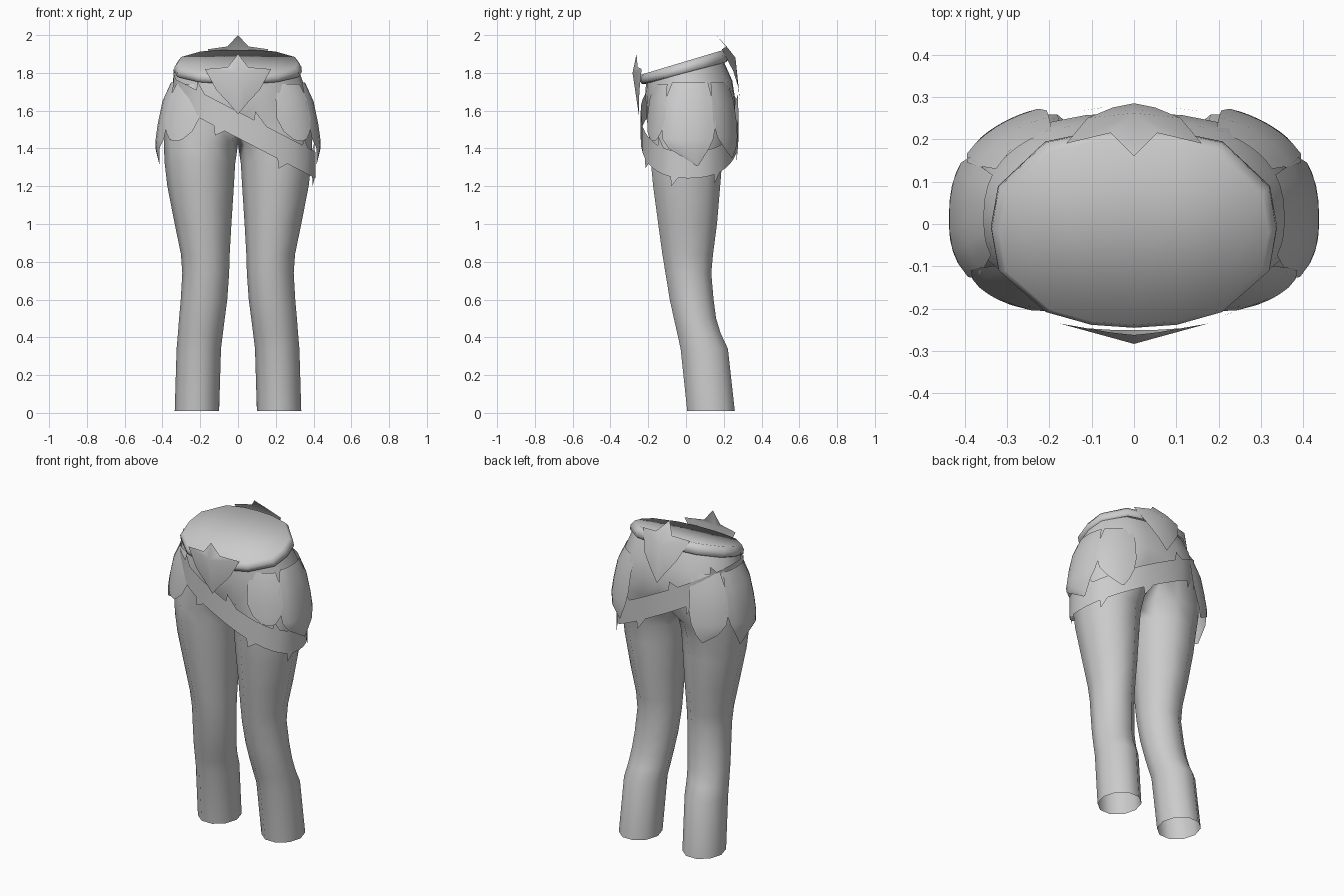
import bpy, bmesh, math

if "Cube" in bpy.data.objects:
    bpy.data.objects.remove(bpy.data.objects["Cube"])

fabric = bpy.data.materials.new("neutral grey")
fabric.diffuse_color = (0.6, 0.6, 0.6, 1)
fabric.use_nodes = True
fabric.node_tree.nodes["Principled BSDF"].inputs["Base Color"].default_value = fabric.diffuse_color


def make(name, verts, faces, mirror=False, angle=60):
    mesh = bpy.data.meshes.new(name)
    mesh.from_pydata(verts, [], faces)
    bm = bmesh.new()
    bm.from_mesh(mesh)
    bmesh.ops.recalc_face_normals(bm, faces=bm.faces)
    bm.to_mesh(mesh)
    bm.free()
    mesh.materials.append(fabric)
    ob = bpy.data.objects.new(name, mesh)
    bpy.context.collection.objects.link(ob)
    bpy.context.view_layer.objects.active = ob
    ob.select_set(True)
    if mirror:
        mod = ob.modifiers.new("mirror", 'MIRROR')
        mod.use_clip = True
        mod.merge_threshold = 0.001
    bpy.ops.object.shade_smooth_by_angle(angle=math.radians(angle))
    ob.select_set(False)
    return ob


def lerp_table(table, z):
    for (z0, v0), (z1, v1) in zip(table, table[1:]):
        if z0 >= z >= z1:
            return v0 + (v1 - v0) * (z0 - z) / (z0 - z1)
    return table[-1][1] if z < table[-1][0] else table[0][1]


# Half outline of the hips, front centre to back centre, in unit size
HALF = [(0, -1), (.3, -.97), (.62, -.84), (.95, -.42), (1, 0),
        (.95, .42), (.62, .88), (.3, .98), (0, 1)]


def hip_ring(z, tilt, rx, y0, y1):
    cy, ry = (y0 + y1) / 2, (y1 - y0) / 2
    return [(x * rx, cy + y * ry, z + tilt * (cy + y * ry)) for x, y in HALF]


def leg_ring(z, x0, x1, y0, y1):
    cx, rx, cy, ry = (x0 + x1) / 2, (x1 - x0) / 2, (y0 + y1) / 2, (y1 - y0) / 2
    ring = []
    for i in range(10):
        a = math.radians(-180 + 36 * (i + 1))
        ring.append((cx + rx * math.cos(a), cy + ry * math.sin(a), z))
    return ring


# Trousers: one leg joined to half the hips, mirrored
legs = [(0.01, .10, .335, .0, .265), (0.34, .09, .325, -.035, .228),
        (0.42, .08, .318, -.052, .19), (0.50, .07, .312, -.07, .165),
        (0.60, .057, .303, -.092, .152), (0.74, .047, .295, -.115, .14),
        (0.84, .044, .302, -.132, .15), (1.0, .035, .335, -.155, .172),
        (1.2, .022, .374, -.183, .19), (1.32, .015, .388, -.195, .2),
        (1.42, .0, .393, -.203, .225)]
hips = [(1.54, 0, .393, -.207, .255), (1.65, 0, .377, -.213, .262),
        (1.73, .12, .35, -.215, .245), (1.81, .25, .325, -.21, .2)]
verts, faces = [], []
for row in legs:
    verts += leg_ring(*row)
for k in range(len(legs) - 1):
    for i in range(10):
        j = (i + 1) % 10
        faces.append((k * 10 + i, k * 10 + j, k * 10 + 10 + j, k * 10 + 10 + i))
top, base = (len(legs) - 1) * 10, len(verts)
for row in hips:
    verts += hip_ring(*row)
for i in range(8):
    faces.append((top + i, top + i + 1, base + i + 1, base + i))
    for k in range(len(hips) - 1):
        a = base + k * 9 + i
        faces.append((a, a + 1, a + 10, a + 9))
faces += [(top + 8, top + 9, base + 8), (top + 9, top, base)]
make("trousers", verts, faces, True, 80)

# Waistband: tilted rounded band closed by a cap
bands = [(1.80, .27, .325, -.215, .215), (1.807, .28, .338, -.235, .222),
         (1.835, .29, .336, -.245, .22), (1.862, .3, .318, -.238, .198)]
verts, faces = [], []
for row in bands:
    verts += hip_ring(*row)
for k in range(len(bands) - 1):
    for i in range(8):
        a = k * 9 + i
        faces.append((a, a + 1, a + 10, a + 9))
t = (len(bands) - 1) * 9
faces += [(t + i, t + i + 1, t + 7 - i, t + 8 - i) for i in range(3)]
faces.append((t + 3, t + 4, t + 5))
make("waistband", verts, faces, True, 120)

# Flared shell that the hip petals lie on
FLARE = [(1.76, .80), (1.70, .89), (1.6, .95), (1.47, 1), (1.41, 1.01), (1.31, .96)]


def shell(deg, z):
    a, s = math.radians(deg), lerp_table(FLARE, z)
    c, n = math.cos(a), math.sin(a)
    ry = .24 if n < 0 else .285
    return (.435 * s * abs(c) ** .8,
            .01 + ry * s * math.copysign(abs(n) ** .8, n), z)


def petal(name, rows, cols=6):
    verts, faces = [], []
    for z, a0, a1 in rows:
        verts += [shell(a0 + (a1 - a0) * c / cols, z) for c in range(cols + 1)]
    w = cols + 1
    for r in range(len(rows) - 1):
        for c in range(cols):
            a = r * w + c
            faces.append((a, a + 1, a + w + 1, a + w))
    make(name, verts, faces, True)


petal("front_petals", [(1.74, -60, -28), (1.66, -65, -26), (1.56, -66, -26),
                       (1.49, -61, -31), (1.45, -53, -37), (1.44, -48, -42)])
petal("side_petals", [(1.75, -20, 22), (1.65, -29, 25), (1.53, -31, 27),
                      (1.45, -29, 23), (1.40, -20, 18), (1.31, 6, 8)])
petal("back_petals", [(1.75, 26, 62), (1.65, 24, 65), (1.54, 24, 66),
                      (1.46, 28, 64), (1.40, 38, 60), (1.35, 52, 54)])

# Thorny sash: slanted strip around the hips
N = 40
verts, faces = [], []


def sash_point(i, dz):
    a = 2 * math.pi * i / N
    c, n = math.cos(a), math.sin(a)
    x = (.41 if c > 0 else .345) * math.copysign(abs(c) ** .85, c)
    y = .01 + (.25 if n < 0 else .268) * math.copysign(abs(n) ** .85, n)
    return (x, y, 1.525 - .52 * x + dz)


for i in range(N):
    verts += [sash_point(i, -.07), sash_point(i, .07)]
for i in range(N):
    j = (i + 1) % N
    faces.append((2 * i, 2 * j, 2 * j + 1, 2 * i + 1))
    if i % 5 in (1, 3):
        up = i % 5 == 1
        verts.append(sash_point(i + .1, .12 if up else -.12))
        faces.append((2 * i + up, 2 * j + up, len(verts) - 1))
make("thorny_sash", verts, faces)


# Four-pointed star clasps: half outline around a raised centre, mirrored
def star(name, centre, outline):
    verts = [centre] + outline
    make(name, verts, [(0, i, i + 1) for i in range(1, len(outline))], True, 50)


star("front_star", (0, -.283, 1.80),
     [(0, -.262, 1.90), (.055, -.256, 1.83), (.175, -.235, 1.82),
      (.115, -.246, 1.71), (.05, -.25, 1.64), (0, -.25, 1.58)])
star("back_star", (0, .262, 1.88),
     [(0, .16, 2.0), (.055, .215, 1.94), (.16, .19, 1.925),
      (.11, .25, 1.81), (.05, .275, 1.73), (0, .285, 1.66)])
